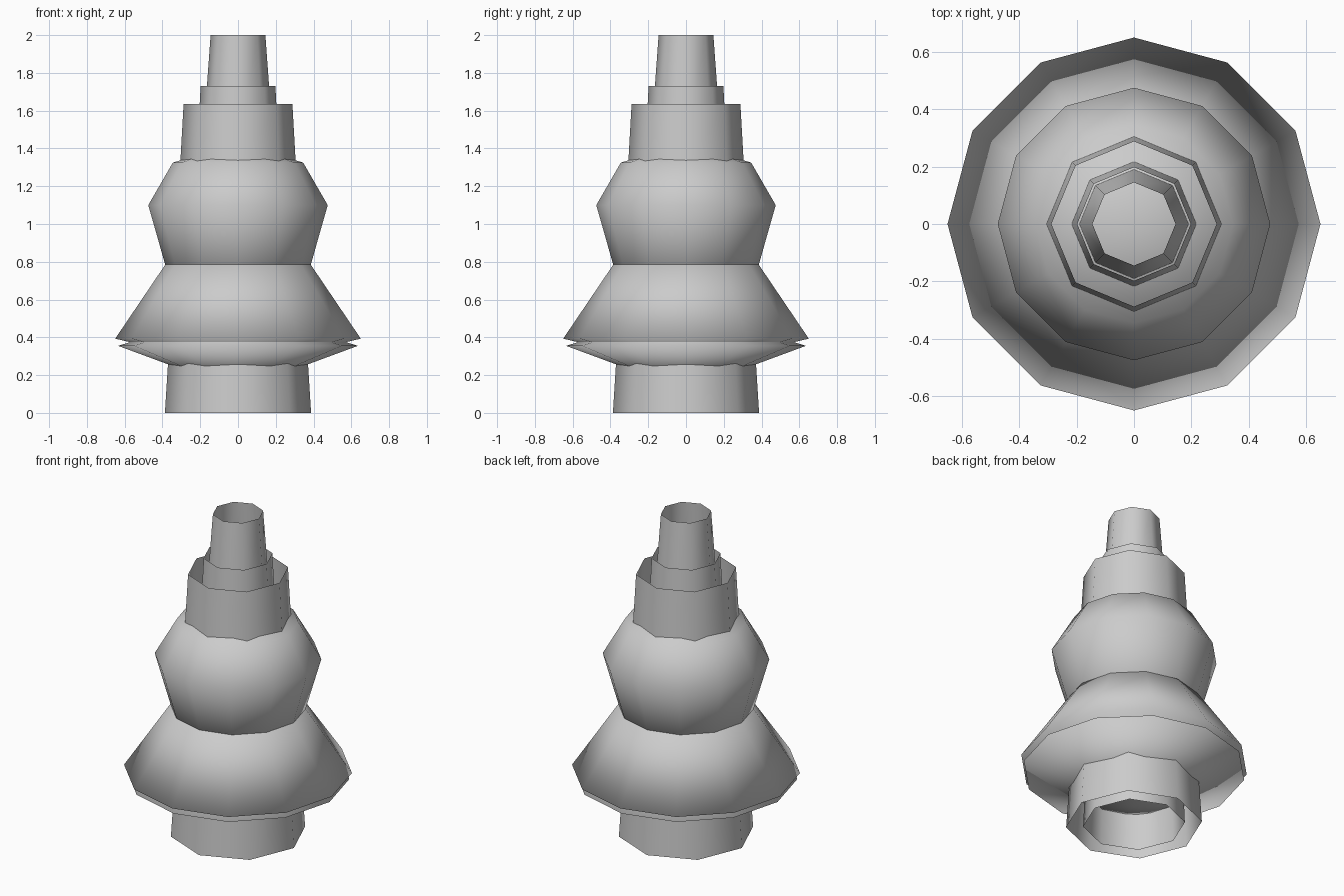
import bpy, bmesh
from math import cos, sin, tau

if "Cube" in bpy.data.objects:
    bpy.data.objects.remove(bpy.data.objects["Cube"])


def lathe(name, profile, sides):
    """Revolve (radius, z) points, bottom to top; radius 0 makes a closed tip."""
    bm = bmesh.new()
    rings = []
    for r, z in profile:
        if r == 0:
            rings.append([bm.verts.new((0, 0, z))] * sides)
        else:
            rings.append([bm.verts.new((r * cos(tau * i / sides), r * sin(tau * i / sides), z))
                          for i in range(sides)])
    for a, b in zip(rings, rings[1:]):
        for i in range(sides):
            j = (i + 1) % sides
            bm.faces.new(list(dict.fromkeys((a[i], a[j], b[j], b[i]))))
    for f in bm.faces:
        f.smooth = True
    me = bpy.data.meshes.new(name)
    bm.to_mesh(me)
    bm.free()
    ob = bpy.data.objects.new(name, me)
    bpy.context.collection.objects.link(ob)
    return ob


# Open, slightly tapered eight-sided tubes
tubes = {
    "base_tube_outer": [(0.387, 0), (0.37, 0.27)],
    "base_tube_inner": [(0.29, 0), (0.28, 0.25)],
    "neck_tube_wide": [(0.307, 1.30), (0.288, 1.635)],
    "neck_tube_middle": [(0.218, 1.35), (0.198, 1.73)],
    "neck_tube_narrow": [(0.19, 1.38), (0.145, 2.0)],
}
for name, profile in tubes.items():
    lathe(name, profile, 8)

# Closed twelve-sided bodies, overlapping each other
lathe("lower_disc", [(0, 0.12), (0.635, 0.355), (0, 0.55)], 12)
lathe("bell_skirt", [(0, 0.24), (0.65, 0.393), (0.385, 0.785), (0, 0.85)], 12)
lathe("upper_bulb", [(0, 0.6), (0.35, 0.66), (0.475, 1.10), (0.345, 1.325), (0, 1.43)], 12)
